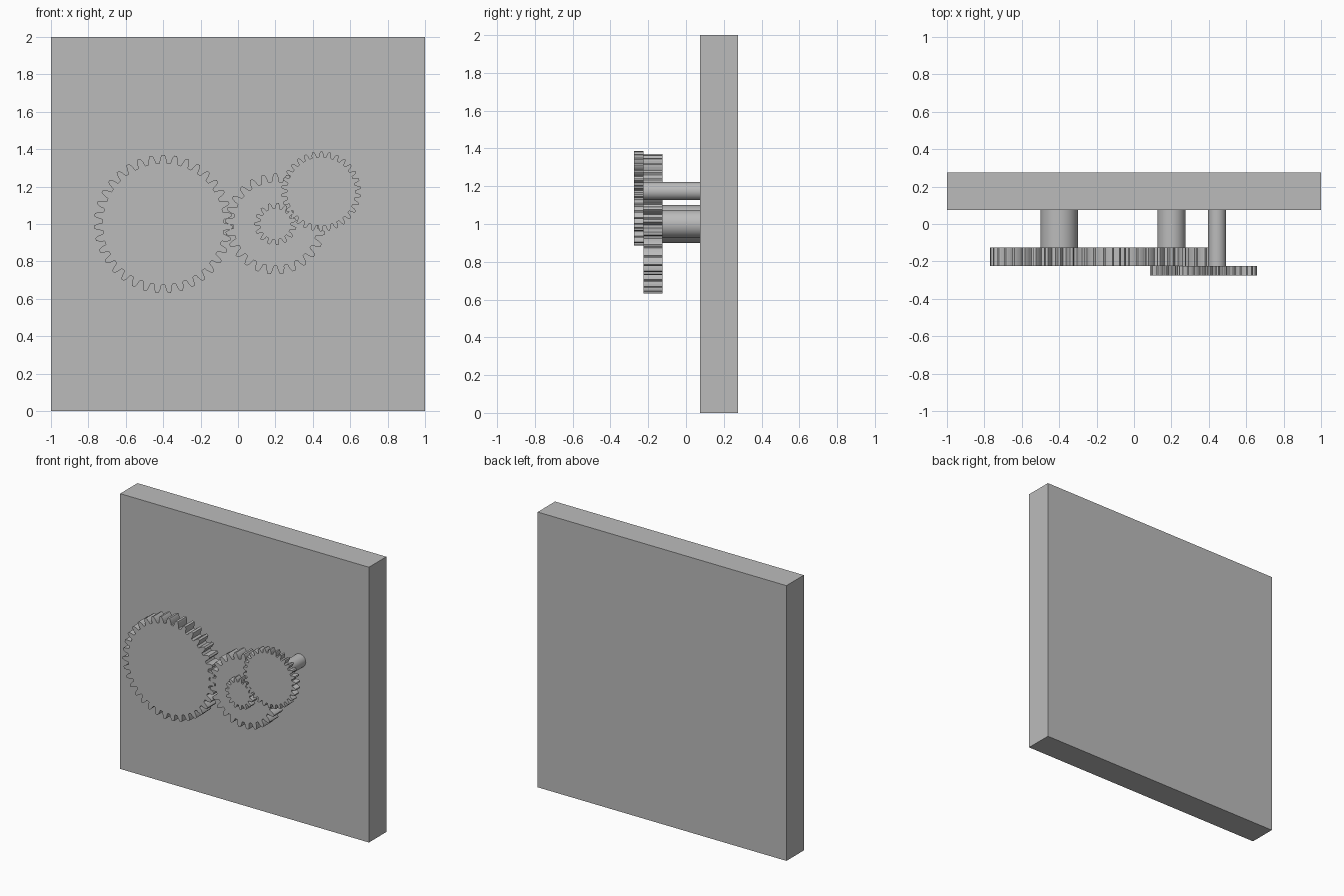
import bpy
import bmesh
from math import sin, cos, pi, radians

cube = bpy.data.objects.get("Cube")
if cube:
    bpy.data.objects.remove(cube, do_unlink=True)

grey = bpy.data.materials.new("plain grey")
grey.use_nodes = True
COLOUR = (0.5, 0.5, 0.5, 1)
grey.diffuse_color = COLOUR
grey.node_tree.nodes["Principled BSDF"].inputs["Base Color"].default_value = COLOUR


def extrude_outline(name, outline, front, back, smooth=False):
    """Solid from an (x, z) outline, running along y from front to back."""
    bm = bmesh.new()
    face = bm.faces.new([bm.verts.new((x, front, z)) for x, z in outline])
    result = bmesh.ops.extrude_face_region(bm, geom=[face])
    moved = [v for v in result["geom"] if isinstance(v, bmesh.types.BMVert)]
    bmesh.ops.translate(bm, verts=moved, vec=(0, back - front, 0))
    bmesh.ops.recalc_face_normals(bm, faces=bm.faces)
    mesh = bpy.data.meshes.new(name)
    bm.to_mesh(mesh)
    bm.free()
    mesh.materials.append(grey)
    obj = bpy.data.objects.new(name, mesh)
    bpy.context.collection.objects.link(obj)
    if smooth:
        bpy.ops.object.select_all(action="DESELECT")
        obj.select_set(True)
        bpy.context.view_layer.objects.active = obj
        bpy.ops.object.shade_smooth_by_angle(angle=radians(30))
    return obj


def polar(cx, cz, r, a):
    return cx + r * cos(a), cz + r * sin(a)


def gear(name, cx, cz, pitch_radius, teeth, front, back, phase=0):
    """Spur gear; phase is the angle of one tooth's centre."""
    module = 2 * pitch_radius / teeth
    step = 2 * pi / teeth
    # Tooth flank: height in modules, half width as a share of the step
    flank = [(-1.25, 0.36), (-1.0, 0.32), (-0.5, 0.295), (0, 0.25), (0.5, 0.19), (1, 0.11)]
    tooth = [(h, -w) for h, w in flank] + [(h, w) for h, w in reversed(flank)]
    outline = [polar(cx, cz, pitch_radius + h * module, phase + (i + w) * step)
               for i in range(teeth) for h, w in tooth]
    return extrude_outline(name, outline, front, back)


def shaft(name, cx, cz, radius, front, back):
    sides = 64
    outline = [polar(cx, cz, radius, 2 * pi * i / sides) for i in range(sides)]
    return extrude_outline(name, outline, front, back, smooth=True)


# Layers from front to back
FRONT, MIDDLE, REAR, WALL, BACK = -0.275, -0.225, -0.125, 0.075, 0.275

# Backing board
extrude_outline("backing_board", [(-1, 0), (1, 0), (1, 2), (-1, 2)], WALL, BACK)

# Gear train, with teeth meshing between neighbours
mesh_angle = radians(35.5)
px, pz = polar(0.2, 1, 0.3, mesh_angle)
gear("large_gear", -0.4, 1, 0.35, 35, MIDDLE, REAR, phase=pi / 2)
gear("middle_gear", 0.2, 1, 0.25, 25, MIDDLE, REAR, phase=pi / 2)
gear("pinion", 0.2, 1, 0.1, 15, FRONT, MIDDLE, phase=mesh_angle)
gear("front_gear", px, pz, 0.2, 30, FRONT, MIDDLE, phase=mesh_angle + pi + pi / 30)

# Shafts into the board
shaft("large_shaft", -0.4, 1, 0.1, REAR, WALL)
shaft("middle_shaft", 0.2, 1, 0.075, REAR, WALL)
shaft("front_shaft", px, pz, 0.048, MIDDLE, WALL)
